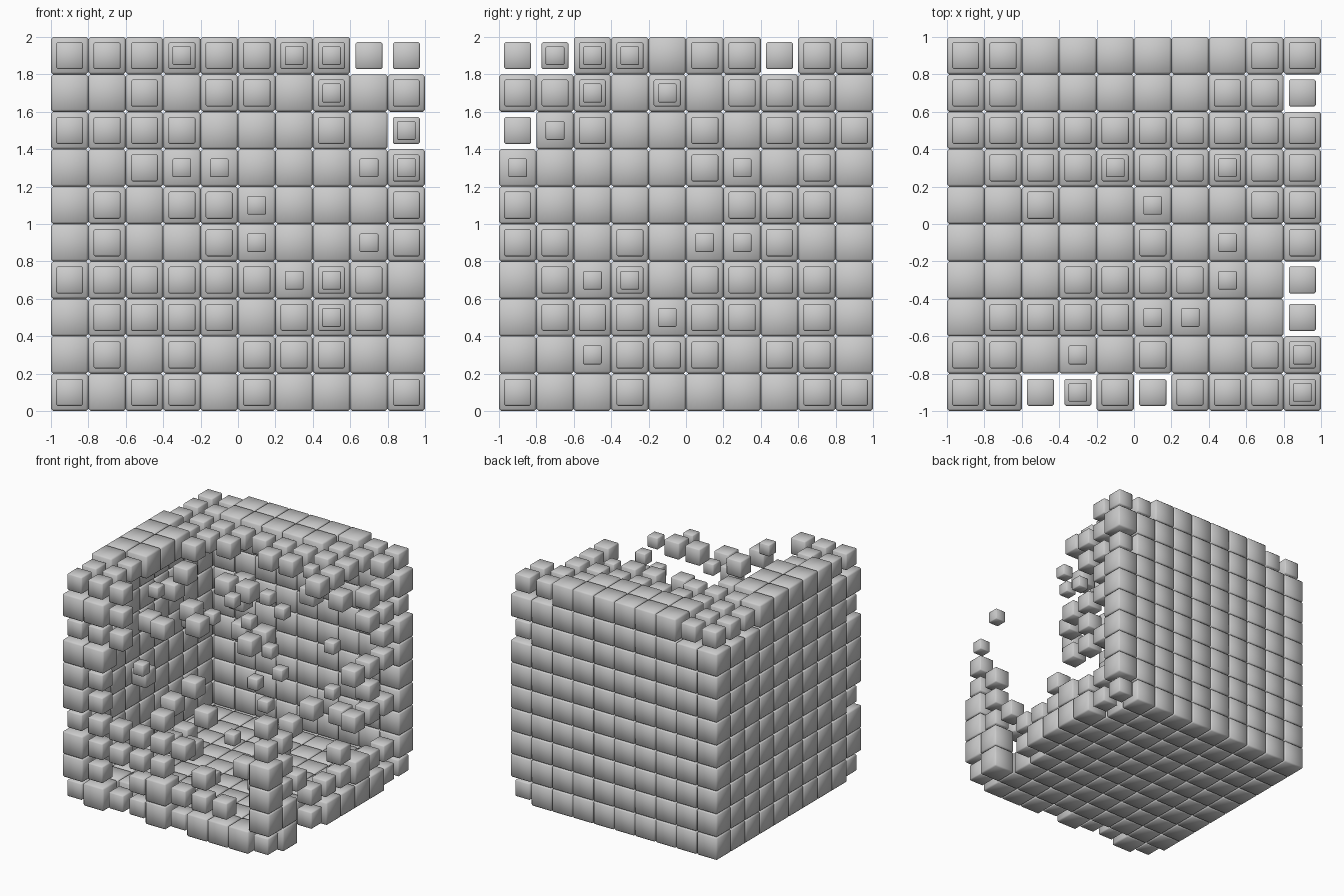
import bpy, bmesh, random
from mathutils import Vector, Matrix

if "Cube" in bpy.data.objects:
    bpy.data.objects.remove(bpy.data.objects["Cube"])

random.seed(7)
N, S = 10, 0.2
SIZES = {"F": 0.2, "m": 0.145, "s": 0.1}
CENTRE = Vector((0.4, -0.4, 1.3))      # middle of the eroded hollow
RADIUS = 1.1


def pos(i, j, k):
    return Vector((-0.9 + S * i, -0.9 + S * j, 0.1 + S * k))


def open_line(i, j, k):
    # lines of cells that hold no full-size block
    return ((i == 9 and (k in (7, 9) or j in (2, 3, 8))) or (i == 8 and k == 9)
            or (j == 0 and (k in (7, 9) or i in (2, 3, 5))) or (j == 1 and k == 9))


# solid left, back and bottom walls, worn front, right and top faces
cells = {}
for i in range(N):
    for j in range(N):
        for k in range(N):
            d = (pos(i, j, k) - CENTRE).length
            worn = i == 9 or j == 0 or k == 9
            r = random.random()
            if i == 0 or j == 9 or k == 0:
                kind = "F"
            elif worn and d > RADIUS:
                kind = "m" if r < 0.55 else "F" if r < 0.75 else "."
                if open_line(i, j, k) and kind == "F":
                    kind = "m"
            elif worn and d > 0.8:
                kind = "m" if r < 0.35 else "."
            else:
                kind = "m" if d > 0.5 and r < 0.04 else "."
            cells[i, j, k] = kind

# rims of the cube and the rows beside them: F full, m medium, s small, . empty
rims = [
    ("FmmmmmFmFm", lambda t: (1, 0, t)),
    ("m.mm...mmm", lambda t: (2, 0, t)),
    ("mm.m.mmmmm", lambda t: (9, 8, t)),
    ("mm.mmm.mm.", lambda t: (9, 7, t)),
    ("FFmmm..s..", lambda t: (9, 1, t)),
    ("mmFFFFFmmm", lambda t: (t, 8, 9)),
    ("mmmmmmmmm.", lambda t: (t, 7, 9)),
    ("mmmFFFmmmm", lambda t: (1, t, 9)),
    ("mmm.......", lambda t: (t, 0, 9)),
    ("........mm", lambda t: (9, t, 9)),
    ("mmFFFFFmmm", lambda t: (0, t, 9)),
    ("mmFFFFFFmm", lambda t: (t, 9, 9)),
    ("mFmmFmFFFm", lambda t: (t, 0, 0)),
    ("mF.mFFFFmm", lambda t: (9, t, 0)),
    ("mFFmFFFmFm", lambda t: (0, 0, t)),
    ("mFFFmms...", lambda t: (9, 0, t)),
    ("mFFFFFFmFm", lambda t: (9, 9, t)),
]
for text, place in rims:
    for t, kind in enumerate(text):
        cells[place(t)] = kind

# small floating blocks, as grid indices
for code in ("319", "629", "739", "769", "528", "748", "917", "306", "466",
             "866", "565", "864", "623", "733", "742", "521", "554"):
    cells[tuple(int(c) for c in code)] = "s"

# one object for each block size, every block with a soft chamfered edge
for kind, name in (("F", "full_blocks"), ("m", "medium_blocks"), ("s", "small_blocks")):
    size = SIZES[kind]
    bm = bmesh.new()
    for c, v in cells.items():
        if v == kind:
            bmesh.ops.create_cube(bm, size=size, matrix=Matrix.Translation(pos(*c)))
    bmesh.ops.bevel(bm, geom=list(bm.edges), offset=size * 0.06, segments=1,
                    profile=0.5, affect="EDGES")
    for f in bm.faces:
        f.smooth = True
    mesh = bpy.data.meshes.new(name)
    bm.to_mesh(mesh)
    bm.free()
    bpy.context.collection.objects.link(bpy.data.objects.new(name, mesh))
